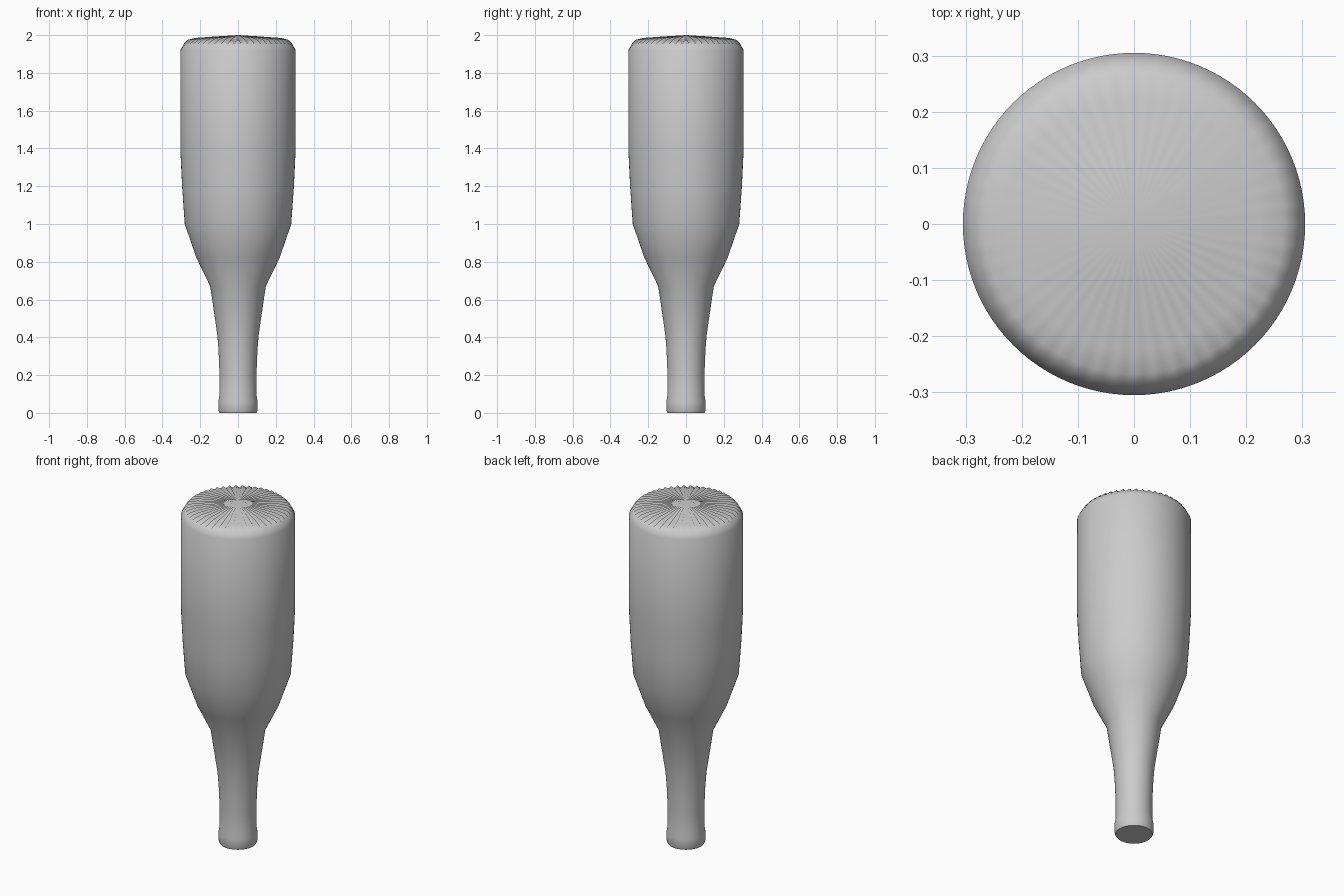
import bpy, bmesh, math

if "Cube" in bpy.data.objects:
    bpy.data.objects.remove(bpy.data.objects["Cube"])

SEGMENTS = 96  # two per rib, giving 48 ribs

# Profile from mouth to base: radius, height, groove depth on alternate vertices
PROFILE = [
    (0.098, 0.0, 0), (0.103, 0.012, 0), (0.104, 0.06, 0), (0.098, 0.095, 0),
    (0.098, 0.21, 0), (0.103, 0.33, 0), (0.109, 0.41, 0), (0.147, 0.67, 0),
    (0.22, 0.82, 0), (0.282, 1.0, 0), (0.296, 1.2, 0), (0.305, 1.39, 0),
    (0.305, 1.92, 0), (0.285, 1.957, 0.004), (0.267, 1.975, 0.018),
    (0.225, 1.985, 0.022), (0.10, 1.994, 0.008),
]

bm = bmesh.new()
rings = []
for r, z, groove in PROFILE:
    ring = []
    for i in range(SEGMENTS):
        a = math.tau * i / SEGMENTS
        ring.append(bm.verts.new((r * math.cos(a), r * math.sin(a), z - groove * (i % 2))))
    rings.append(ring)

# Side walls
for low, high in zip(rings, rings[1:]):
    for i in range(SEGMENTS):
        j = (i + 1) % SEGMENTS
        bm.faces.new((low[i], low[j], high[j], high[i]))

# Flat mouth and ribbed base
bm.faces.new(rings[0][::-1])
tip = bm.verts.new((0, 0, 2.0))
for i in range(SEGMENTS):
    bm.faces.new((rings[-1][i], rings[-1][(i + 1) % SEGMENTS], tip))

mesh = bpy.data.meshes.new("bottle")
bm.to_mesh(mesh)
bm.free()
bottle = bpy.data.objects.new("bottle", mesh)
bpy.context.collection.objects.link(bottle)

# Smooth glass with a crisp mouth edge
for p in mesh.polygons:
    p.use_smooth = len(p.vertices) < 5
